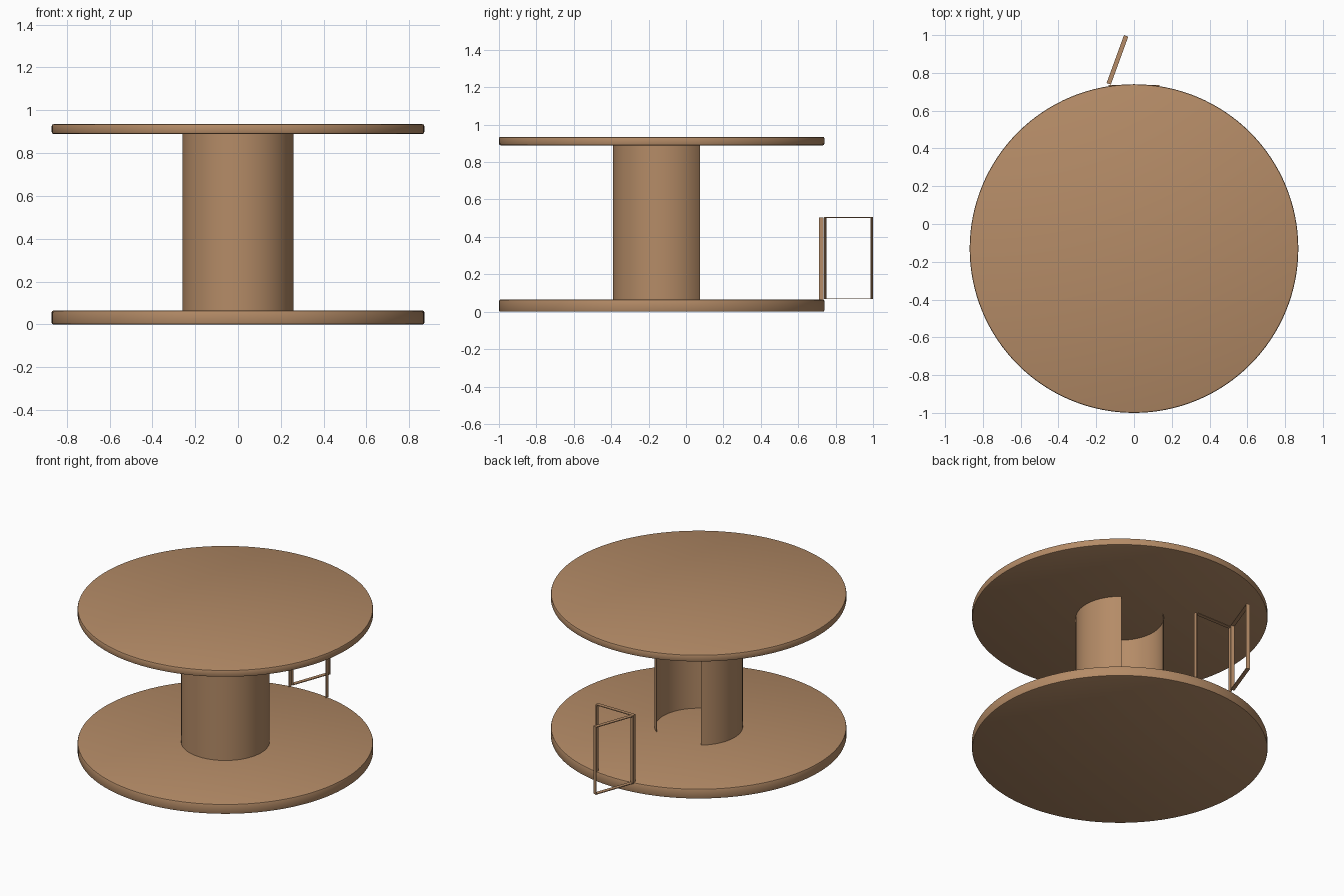
import bpy, bmesh, math
from mathutils import Matrix, Vector

cube = bpy.data.objects.get("Cube")
if cube:
    bpy.data.objects.remove(cube, do_unlink=True)

CENTRE_Y = -0.13
DOOR_W, DOOR_H = 0.27, 0.44
FLOOR = 0.063
STRIP, DEPTH = 0.005, 0.024

wood = bpy.data.materials.new("tan_wood")
wood.use_nodes = True
colour = (0.46, 0.26, 0.135, 1)
wood.diffuse_color = colour
wood.node_tree.nodes["Principled BSDF"].inputs["Base Color"].default_value = colour


def finish(name, bm, smooth=False):
    bmesh.ops.recalc_face_normals(bm, faces=bm.faces)
    mesh = bpy.data.meshes.new(name)
    bm.to_mesh(mesh)
    bm.free()
    mesh.materials.append(wood)
    obj = bpy.data.objects.new(name, mesh)
    bpy.context.collection.objects.link(obj)
    if smooth:
        bpy.ops.object.select_all(action="DESELECT")
        obj.select_set(True)
        bpy.context.view_layer.objects.active = obj
        bpy.ops.object.shade_smooth_by_angle(angle=math.radians(35))
    return obj


def disc(name, z0, z1, radius=0.87):
    """Round board with softened rims."""
    bm = bmesh.new()
    bmesh.ops.create_cone(bm, cap_ends=True, segments=128, radius1=radius,
                          radius2=radius, depth=z1 - z0,
                          matrix=Matrix.Translation((0, CENTRE_Y, (z0 + z1) / 2)))
    rims = [e for e in bm.edges if abs(e.verts[0].co.z - e.verts[1].co.z) < 1e-5]
    bmesh.ops.bevel(bm, geom=rims, offset=0.008, segments=2, affect="EDGES", profile=0.5)
    finish(name, bm, True)


def drum(name, z0, z1, radius=0.26, half_gap=38, steps=72, thick=0.004):
    """Thin curved wall with a doorway gap at the back."""
    bm = bmesh.new()
    start, sweep = math.radians(90 + half_gap), math.radians(360 - 2 * half_gap)
    rows = []
    for i in range(steps + 1):
        a = start + sweep * i / steps
        rows.append([bm.verts.new((r * math.cos(a), CENTRE_Y + r * math.sin(a), z))
                     for r, z in ((radius, z0), (radius, z1),
                                  (radius - thick, z1), (radius - thick, z0))])
    for a, b in zip(rows, rows[1:]):
        for k in range(4):
            n = (k + 1) % 4
            bm.faces.new((a[k], a[n], b[n], b[k]))
    bm.faces.new(rows[0])
    bm.faces.new(rows[-1])
    finish(name, bm, True)


def frame(name, hinge, angle, bottom_rail):
    """Rectangular frame of thin strips, swung about its hinge post."""
    bm = bmesh.new()
    w, h = DOOR_W, DOOR_H
    strips = [((STRIP / 2, 0, h / 2), (STRIP, DEPTH, h)),
              ((w - STRIP / 2, 0, h / 2), (STRIP, DEPTH, h)),
              ((w / 2, 0, h - STRIP / 2), (w - 2 * STRIP, DEPTH, STRIP))]
    if bottom_rail:
        strips.append(((w / 2, 0, STRIP / 2), (w - 2 * STRIP, DEPTH, STRIP)))
    place = Matrix.Translation(hinge) @ Matrix.Rotation(math.radians(angle), 4, "Z")
    for pos, size in strips:
        bmesh.ops.create_cube(bm, size=1, matrix=place @ Matrix.Translation(pos)
                              @ Matrix.Diagonal(Vector((*size, 1))))
    finish(name, bm)


# Round floor and roof boards
disc("base_disc", 0.0, 0.065)
disc("top_disc", 0.89, 0.935)

# Hollow core between them
drum("core_wall", 0.06, 0.895)

# Door frame at the rear rim, with the open door leaf
frame("door_frame", (-DOOR_W / 2, 0.723, FLOOR), 0, False)
frame("door_leaf", (-0.134, 0.742, FLOOR + 0.004), 70, True)
